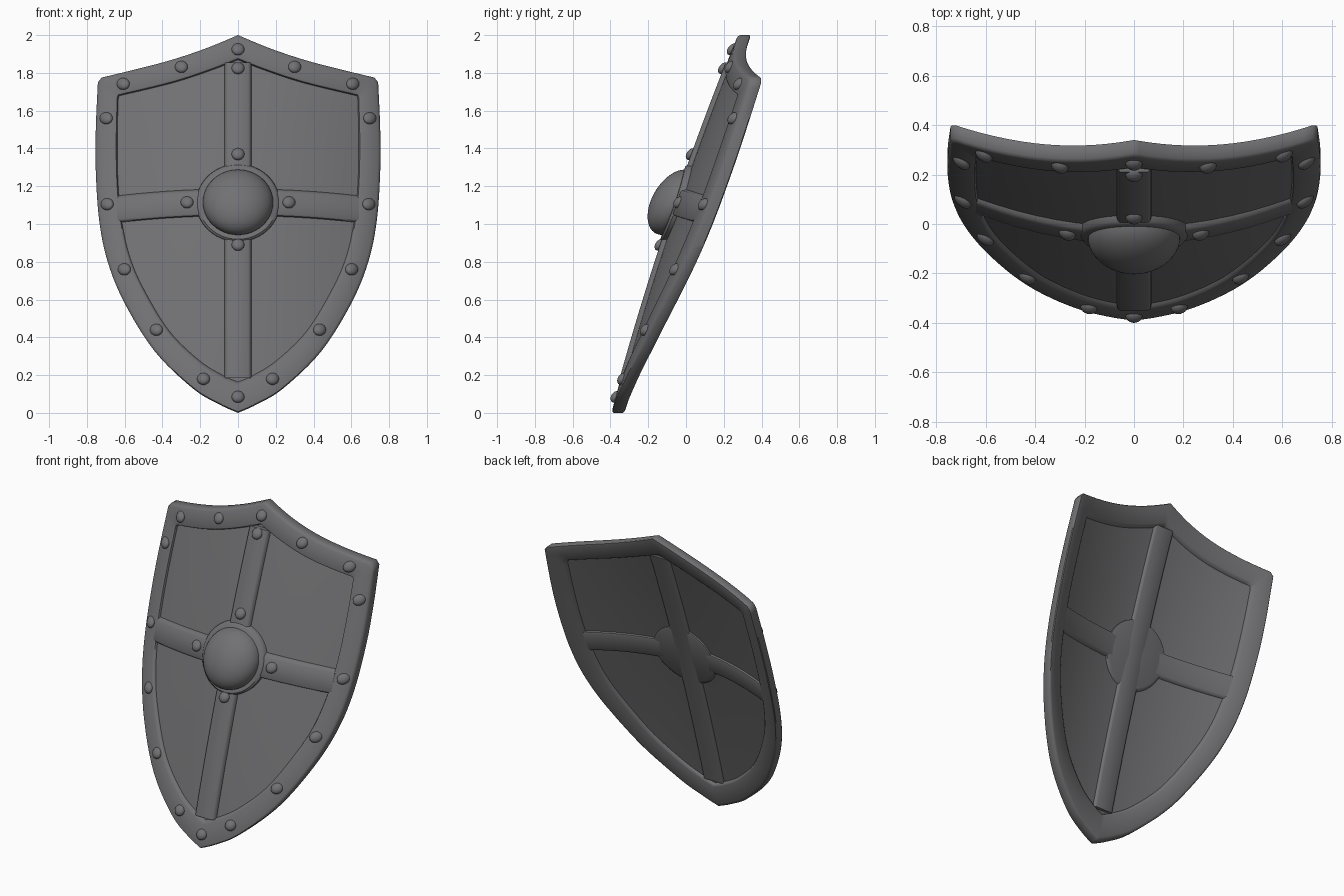
import bpy, bmesh, math

if "Cube" in bpy.data.objects:
    bpy.data.objects.remove(bpy.data.objects["Cube"])

steel = bpy.data.materials.new("dark_steel")
steel.diffuse_color = (0.165, 0.165, 0.172, 1)
steel.use_nodes = True
steel.node_tree.nodes["Principled BSDF"].inputs["Base Color"].default_value = steel.diffuse_color


def surf(x, z, d):
    """Map front-view x, z and height d onto the tilted, curved shield."""
    bulge = 0.035 * (1 - (x / 0.76) ** 2) * max(0, z * (2 - z))
    return (x, -0.395 + 0.335 * z + 0.26 * x * x - bulge - d, z)


def spline(pts, steps):
    """Catmull-Rom curve through the points."""
    p = [pts[0]] + pts + [pts[-1]]
    out = []
    for i in range(1, len(p) - 2):
        for k in range(steps):
            t = k / steps
            out.append(tuple(0.5 * (2 * b + (c - a) * t + (2 * a - 5 * b + 4 * c - e) * t * t
                                    + (3 * b - a - 3 * c + e) * t ** 3)
                             for a, b, c, e in zip(p[i - 1], p[i], p[i + 1], p[i + 2])))
    return out + [pts[-1]]


def loft(name, loops, wrap=False, cap=False):
    """Skin closed loops of (x, z, d) points."""
    bm = bmesh.new()
    rows = [[bm.verts.new(surf(*p)) for p in lp] for lp in loops]
    if wrap:
        rows.append(rows[0])
    n = len(rows[0])
    for a, b in zip(rows, rows[1:]):
        for i in range(n):
            j = (i + 1) % n
            bm.faces.new((a[i], a[j], b[j], b[i]))
    if cap:
        bm.faces.new(rows[0])
        bm.faces.new(rows[-1])
    bmesh.ops.recalc_face_normals(bm, faces=bm.faces)
    me = bpy.data.meshes.new(name)
    bm.to_mesh(me)
    bm.free()
    me.materials.append(steel)
    ob = bpy.data.objects.new(name, me)
    bpy.context.collection.objects.link(ob)
    return ob


def outline(top, side):
    half = spline(top, 6) + spline(side, 6)
    return half + [(-x, z) for x, z in half[-2:0:-1]]


def round_part(name, x, z, profile, n):
    """Revolved part from (radius, height) pairs, seated on the tilted surface."""
    ring = [(math.cos(2 * math.pi * i / n), math.sin(2 * math.pi * i / n)) for i in range(n)]
    return loft(name, [[(x + r * c, z + 0.93 * r * s, d) for c, s in ring] for r, d in profile],
                cap=True)


outer = outline([(0, 2.0), (0.18, 1.926), (0.4, 1.855), (0.722, 1.775)],
                [(0.742, 1.75), (0.753, 1.5), (0.753, 1.28), (0.735, 1.02), (0.69, 0.8),
                 (0.6, 0.58), (0.44, 0.325), (0.24, 0.13), (0.1, 0.045), (0, 0)])
inner = outline([(0, 1.868), (0.15, 1.81), (0.35, 1.745), (0.628, 1.678)],
                [(0.633, 1.665), (0.638, 1.45), (0.634, 1.22), (0.615, 1.02), (0.57, 0.82),
                 (0.49, 0.64), (0.36, 0.43), (0.2, 0.275), (0.08, 0.2), (0, 0.165)])

# Raised border with rounded edges
section = [(0, -0.06), (0, -0.012), (0.04, -0.003), (0.12, 0), (0.86, 0), (0.94, -0.006),
           (1, -0.022), (1, -0.048), (0.94, -0.064), (0.86, -0.07), (0.12, -0.07), (0.04, -0.067)]
loft("border", [[(a[0] + (b[0] - a[0]) * s, a[1] + (b[1] - a[1]) * s, d)
                 for a, b in zip(outer, inner)] for s, d in section], wrap=True)

# Recessed panel, front and back skins
ts = [0.02] + [i / 8 for i in range(1, 9)] + [1.03]
loops = [[(x * t, 1.1 + (z - 1.1) * t, d) for x, z in inner]
         for d, order in ((-0.02, ts), (-0.05, ts[::-1])) for t in order]
loft("panel", loops, cap=True)


# Cross straps
def strap(top):
    side = [(0.072, -0.022), (0.066, top - 0.008), (0.055, top)]
    back = [(0.055, -0.067), (0.066, -0.062), (0.072, -0.048)]
    return [(-w, d) for w, d in side] + side[::-1] + back[::-1] + [(-w, d) for w, d in back]


zs = [0.185 + (1.855 - 0.185) * i / 24 for i in range(25)]
loft("vertical_strap", [[(w, z, d) for w, d in strap(0.007)] for z in zs], cap=True)
xs = [-0.64 + 1.28 * i / 24 for i in range(25)]
loft("horizontal_strap", [[(x, 1.115 - 0.09 * x * x + w, d) for w, d in strap(0.007 - 0.017 * x * x)]
                          for x in xs], cap=True)

# Central disc and domed boss
round_part("boss_plate", 0, 1.112, [(0.02, -0.066), (0.2, -0.066), (0.214, -0.06), (0.222, -0.035),
                                    (0.22, 0.002), (0.207, 0.014), (0.02, 0.014)], 48)
dome = [(0.186, 0.0)] + [(0.186 * math.cos(a), 0.012 + 0.122 * math.sin(a))
                         for a in (math.pi / 2 * i / 12.2 for i in range(13))]
round_part("boss_dome", 0, 1.115, dome, 48)

# Rivets, mirrored left and right
spots = [(0, 1.925, 0), (0, 1.825, 0.007), (0.3, 1.832, 0), (0.608, 1.742, 0), (0.698, 1.56, 0),
         (0.693, 1.105, 0), (0.602, 0.76, 0), (0.432, 0.44, 0), (0.183, 0.18, 0), (0, 0.085, 0),
         (0, 1.37, 0.007), (0, 0.89, 0.007), (0.27, 1.115, 0.006)]
for x, z, base in spots:
    for s in ((1, -1) if x else (1,)):
        prof = [(0.034, base - 0.02)] + [(0.034 * math.cos(a), base + 0.026 * math.sin(a))
                                         for a in (math.pi / 2 * i / 6.3 for i in range(7))]
        round_part("rivet", s * x, z, prof, 18)

bpy.ops.object.select_all(action='SELECT')
bpy.context.view_layer.objects.active = bpy.data.objects["border"]
bpy.ops.object.shade_smooth_by_angle(angle=math.radians(45))
